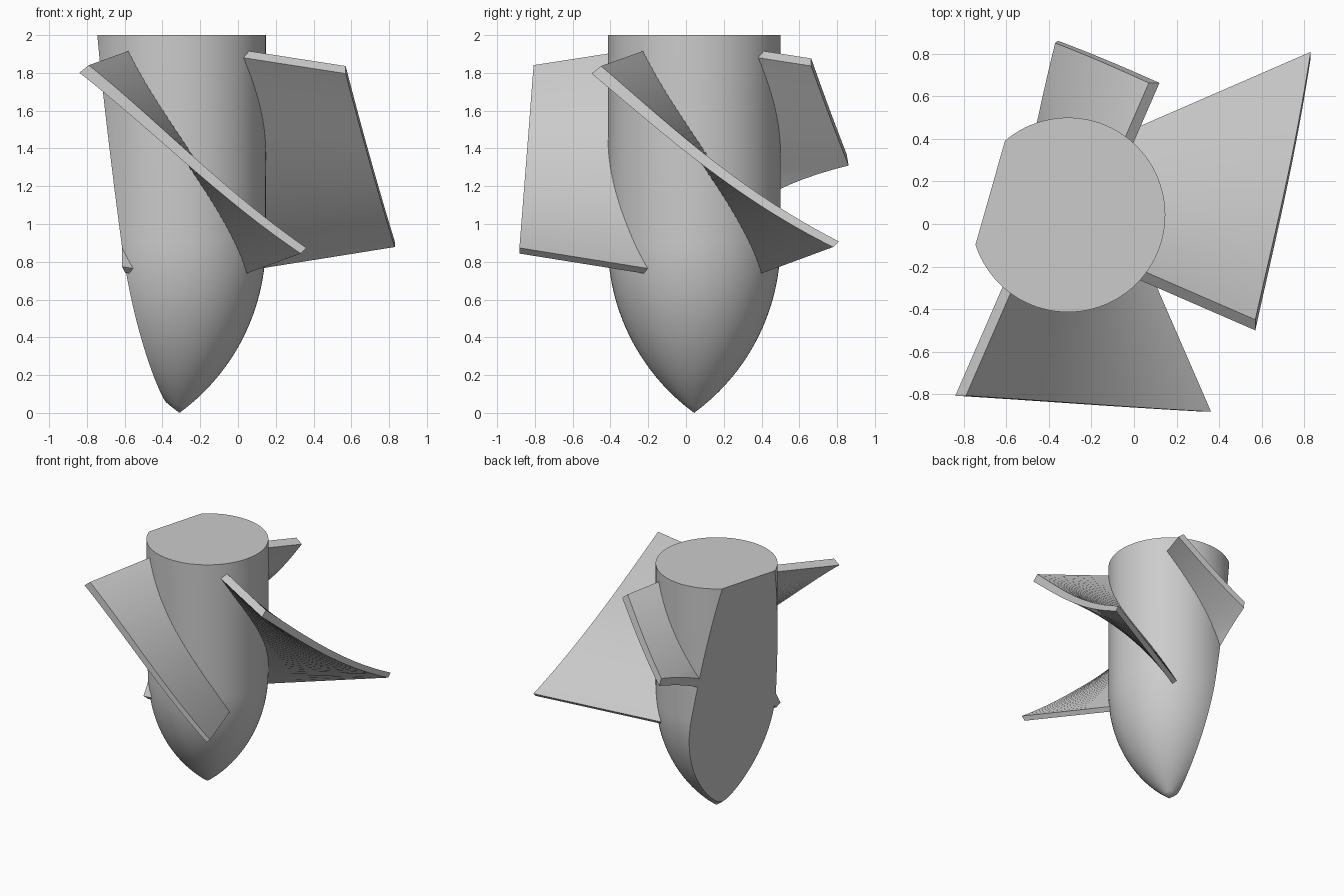
import bpy, bmesh, math
from mathutils import Matrix, Vector

if "Cube" in bpy.data.objects:
    bpy.data.objects.remove(bpy.data.objects["Cube"], do_unlink=True)

CENTRE = Vector((-0.31, 0.043, 0))      # hub axis
RADIUS, HEIGHT, NOSE = 0.457, 2.0, 0.9
CUT_NORMAL = Vector((-0.962, 0.273, -0.161))
CUT_POINT = CENTRE + Vector((-0.962, 0.273, 0)) * 0.058

grey = bpy.data.materials.new("plain grey")
grey.use_nodes = True
grey.diffuse_color = (0.6, 0.6, 0.6, 1)
grey.node_tree.nodes["Principled BSDF"].inputs["Base Color"].default_value = (0.6, 0.6, 0.6, 1)


def lerp(a, b, t):
    return a + (b - a) * t


def finish(bm, name):
    """Slice with the slanted flat, close the slice and make the object."""
    bmesh.ops.recalc_face_normals(bm, faces=bm.faces)
    bmesh.ops.bisect_plane(bm, geom=bm.verts[:] + bm.edges[:] + bm.faces[:],
                           plane_co=CUT_POINT, plane_no=CUT_NORMAL, clear_outer=True)
    bmesh.ops.holes_fill(bm, edges=[e for e in bm.edges if e.is_boundary], sides=0)
    bmesh.ops.recalc_face_normals(bm, faces=bm.faces)
    mesh = bpy.data.meshes.new(name)
    bm.to_mesh(mesh)
    bm.free()
    mesh.materials.append(grey)
    obj = bpy.data.objects.new(name, mesh)
    bpy.context.collection.objects.link(obj)
    bpy.ops.object.select_all(action='DESELECT')
    obj.select_set(True)
    bpy.context.view_layer.objects.active = obj
    bpy.ops.object.shade_smooth_by_angle(angle=math.radians(30))
    return obj


def skin(bm, rings):
    """Bridge closed rings of equal size with quads."""
    for a, b in zip(rings, rings[1:]):
        n = len(a)
        for i in range(n):
            j = (i + 1) % n
            bm.faces.new((a[i], a[j], b[j], b[i]))


# Hub: pointed ogive nose running into a straight cylinder
def ogive(z):
    rho = (RADIUS ** 2 + NOSE ** 2) / (2 * RADIUS)
    return math.sqrt(rho ** 2 - (NOSE - z) ** 2) + RADIUS - rho


SIDES, STEPS = 96, 24
profile = [(ogive(NOSE * i / STEPS), NOSE * i / STEPS) for i in range(1, STEPS + 1)]
profile.append((RADIUS, HEIGHT))
bm = bmesh.new()
rings = []
for r, z in profile:
    rings.append([bm.verts.new(CENTRE + Vector((r * math.cos(math.tau * i / SIDES),
                                                r * math.sin(math.tau * i / SIDES), z)))
                  for i in range(SIDES)])
skin(bm, rings)
tip = bm.verts.new(CENTRE)
for i in range(SIDES):
    bm.faces.new((tip, rings[0][(i + 1) % SIDES], rings[0][i]))
bm.faces.new(rings[-1])
finish(bm, "hub")


# Blades: twisted ruled slabs, each with its own straight outer trim
def blade(name, turn, reach_top, reach_bottom, steps=40):
    bm = bmesh.new()
    place = Matrix.Translation(CENTRE) @ Matrix.Rotation(math.radians(turn), 4, 'Z')
    rings = []
    for s in range(steps + 1):
        t = s / steps
        slope = math.tan(math.radians(lerp(-23.5, 23.5, t)))
        root_z, rise = lerp(1.88, 0.75, t), lerp(-0.155, 0.16, t)
        thick = Vector((0, lerp(0.05, 0.03, t), lerp(0.04, 0.03, t)))
        inner, outer = [Vector((u, 0.04 + (u + 0.46) * slope, root_z + rise * (u - 0.34)))
                        for u in (0.2, lerp(reach_top, reach_bottom, t))]
        rings.append([bm.verts.new(place @ p)
                      for p in (inner, outer, outer + thick, inner + thick)])
    skin(bm, rings)
    bm.faces.new(rings[0])
    bm.faces.new(rings[-1])
    finish(bm, name)


blade("left_blade", 0, 0.88, 1.14)
blade("front_blade", -90, 0.85, 0.925)
blade("back_blade", 90, 0.62, 1.01)
blade("right_blade_stub", 180, 0.7, 0.7)
